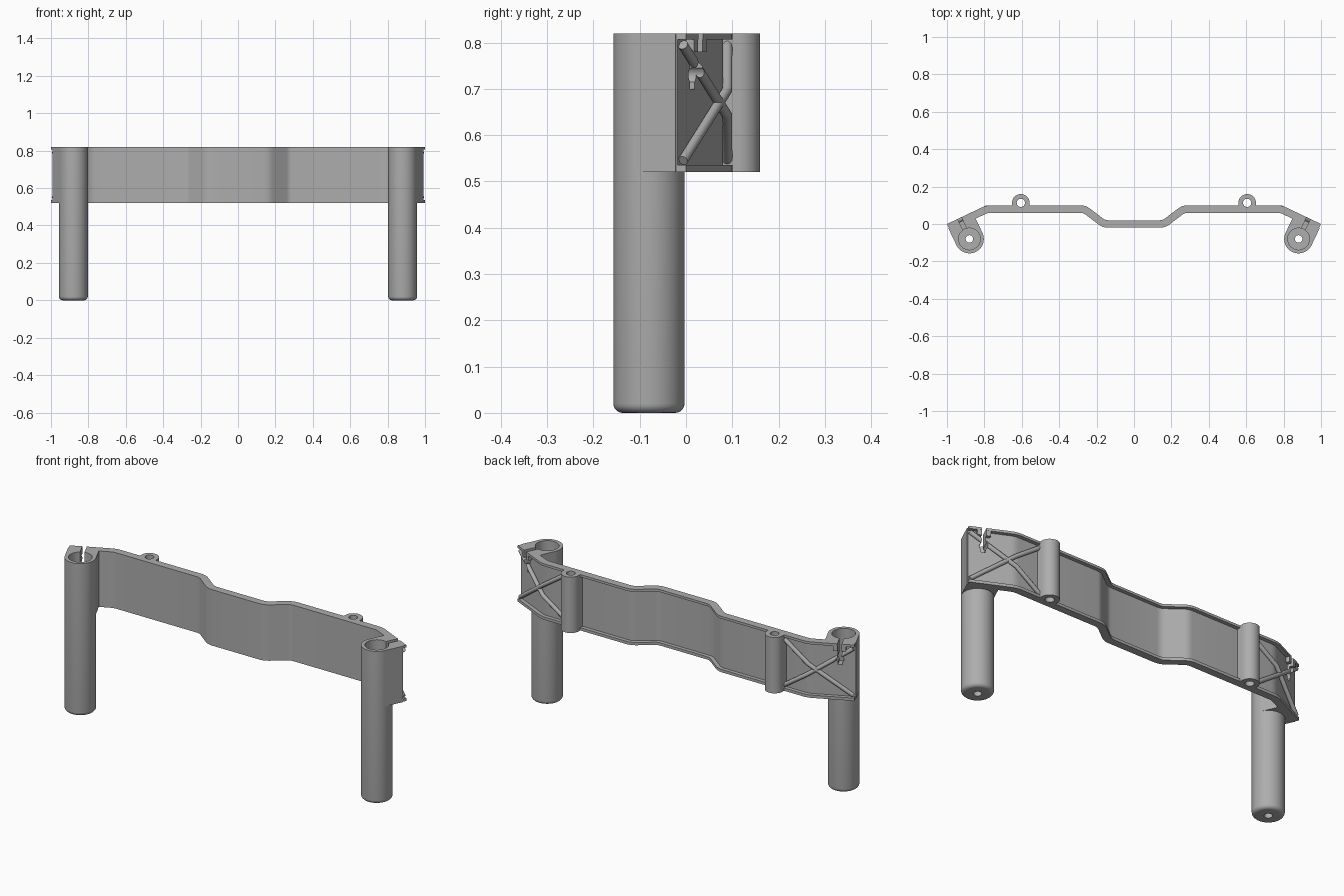
import bpy, bmesh, math
from mathutils import Vector, Matrix

if "Cube" in bpy.data.objects:
    bpy.data.objects.remove(bpy.data.objects["Cube"])

grey = bpy.data.materials.new("plain_grey")
grey.use_nodes = True
grey.diffuse_color = (0.42, 0.42, 0.42, 1)
grey.node_tree.nodes["Principled BSDF"].inputs["Base Color"].default_value = grey.diffuse_color

LOW, TOP = 0.52, 0.82          # bracket height range
LEG, LEG_R, BORE = Vector((0.88, -0.08, 0)), 0.077, 0.058
BOSS = Vector((0.605, 0.113, 0))
ALONG = Vector((0.903, -0.43, 0)).normalized()   # along the slanted end panel
OUT = Vector((-ALONG.y, ALONG.x, 0))             # outward from that panel
LOCAL = Matrix.Translation(LEG) @ Matrix((ALONG, OUT, (0, 0, 1))).transposed().to_4x4()
parts = []


def add(name, bm, mirror=True, matrix=None):
    if matrix:
        bm.transform(matrix)
    bmesh.ops.recalc_face_normals(bm, faces=bm.faces)
    mesh = bpy.data.meshes.new(name)
    bm.to_mesh(mesh)
    bm.free()
    mesh.materials.append(grey)
    ob = bpy.data.objects.new(name, mesh)
    bpy.context.collection.objects.link(ob)
    if mirror:
        mod = ob.modifiers.new("mirror", 'MIRROR')
        mod.use_mirror_merge = False
    parts.append(ob)
    return ob


def prism(outline, z0, z1):
    bm = bmesh.new()
    face = bm.faces.new([bm.verts.new((x, y, z0)) for x, y in outline])
    ext = bmesh.ops.extrude_face_region(bm, geom=[face])
    bmesh.ops.translate(bm, vec=(0, 0, z1 - z0),
                        verts=[v for v in ext["geom"] if isinstance(v, bmesh.types.BMVert)])
    return bm


def box(u0, u1, v0, v1, z0, z1):
    return prism([(u0, v0), (u1, v0), (u1, v1), (u0, v1)], z0, z1)


def arc(r, a0, a1, n, cx=0, cy=0):
    angles = [math.radians(a0 + (a1 - a0) * i / n) for i in range(n + 1)]
    return [(cx + r * math.cos(a), cy + r * math.sin(a)) for a in angles]


def disc(r, z0, z1, n=40):
    return prism(arc(r, 0, 360, n)[:-1], z0, z1)


def skin(rings, closed=False):
    bm = bmesh.new()
    loops = [[bm.verts.new(p) for p in ring] for ring in rings]
    pairs = list(zip(loops, loops[1:])) + ([(loops[-1], loops[0])] if closed else [])
    for a, b in pairs:
        for i in range(len(a)):
            j = (i + 1) % len(a)
            bm.faces.new((a[i], a[j], b[j], b[i]))
    if not closed:
        bm.faces.new(loops[0])
        bm.faces.new(loops[-1])
    return bm


def cut(ob, *cutters):
    for c in cutters:
        mod = ob.modifiers.new("cut", 'BOOLEAN')
        mod.operation, mod.solver, mod.object = 'DIFFERENCE', 'EXACT', c


# Wall centreline with softened bends
half = [Vector(p) for p in ((0.16, 0, 0), (0.265, 0.08, 0), (0.785, 0.08, 0), (0.991, -0.018, 0))]
corners = [Vector((-p.x, p.y, 0)) for p in reversed(half)] + half
path = [corners[0]]
for a, b, c in zip(corners, corners[1:], corners[2:]):
    p, q = b + (a - b).normalized() * 0.022, b + (c - b).normalized() * 0.022
    for i in range(5):
        t = i / 4
        path.append(p * (1 - t) ** 2 + b * 2 * t * (1 - t) + q * t * t)
path.append(corners[-1])

# Long wall: channel section, open to the back, swept along the path
section = [(-0.02, LOW), (0.02, LOW), (0.02, LOW + 0.015), (0, LOW + 0.015),
           (0, TOP - 0.013), (0.02, TOP - 0.013), (0.02, TOP), (-0.02, TOP)]
rings = []
for i, p in enumerate(path):
    d0 = (p - path[max(i - 1, 0)]).normalized()
    d1 = (path[min(i + 1, len(path) - 1)] - p).normalized()
    d = (d0 + d1).normalized()
    n = Vector((-d.y, d.x, 0)) / max(d.dot(d1), d.dot(d0))
    rings.append([p + n * o + Vector((0, 0, z)) for o, z in section])
wall = add("long_wall", skin(rings), mirror=False)

# Hollow legs: turned profile with rounded foot, bore and small drain hole
profile = [(0.02, 0)] + arc(0.02, -90, 0, 5, LEG_R - 0.02, 0.02)
profile += [(LEG_R, TOP), (BORE, TOP), (BORE, 0.05), (0.02, 0.05)]
turns = [i * math.tau / 48 for i in range(48)]
leg = add("leg", skin([[(r * math.cos(a), r * math.sin(a), z) for r, z in profile]
                       for a in turns], closed=True), matrix=LOCAL)

# Gusset joining leg to wall, and the collar round the slot
gusset = add("leg_gusset", box(-LEG_R, LEG_R, 0, 0.1, LOW, TOP), matrix=LOCAL)
collar = add("slot_collar", box(-0.032, 0.032, 0.09, 0.123, TOP - 0.04, TOP), matrix=LOCAL)

# Screw bosses on the back
outline = arc(0.047, 0, 180, 20) + [(-0.047, -0.04), (0.047, -0.04)]
boss = add("screw_boss", prism(outline, LOW, TOP), matrix=Matrix.Translation(BOSS))

# Crossed round ribs on the end panels, following the bend
bend = half[2] + Vector((0.002, 0.009, 0))
start, end = Vector((0.64, 0.089, 0)), half[3] + OUT * 0.009 - ALONG * 0.008
share = (bend - start).length / ((bend - start).length + (end - bend).length)
ribs = []
for name, z0, z1 in (("falling_rib", 0.798, 0.545), ("rising_rib", 0.542, 0.795)):
    pts = [start + Vector((0, 0, z0)), bend + Vector((0, 0, z0 + (z1 - z0) * share)),
           end + Vector((0, 0, z1))]
    rib_rings = []
    for i, p in enumerate(pts):
        d = (pts[min(i + 1, 2)] - pts[max(i - 1, 0)]).normalized()
        side = d.cross(Vector((0, 0, 1))).normalized()
        up = side.cross(d)
        rib_rings.append([p + side * x + up * y for x, y in arc(0.011, 0, 360, 14)[:-1]])
    ribs.append(add(name, skin(rib_rings), matrix=None))

# Cutters: bore, slit with keyhole, boss hole
bore = add("bore_cutter", disc(BORE, LOW - 0.1, TOP + 0.1, 48), matrix=LOCAL)
slit = add("slit_cutter", box(-0.011, 0.011, 0.03, 0.15, 0.70, TOP + 0.1), matrix=LOCAL)
keyhole = add("keyhole_cutter", disc(0.019, 0.03, 0.15, 24),
              matrix=LOCAL @ Matrix.Translation((0, 0, 0.73)) @ Matrix.Rotation(-math.pi / 2, 4, 'X'))
hole = add("hole_cutter", disc(0.022, LOW - 0.1, TOP + 0.1, 24), matrix=Matrix.Translation(BOSS))
cutters = [bore, slit, keyhole, hole]
cut(gusset, bore, slit, keyhole)
cut(leg, slit, keyhole)
cut(collar, slit)
cut(boss, hole)
cut(wall, slit, keyhole, hole)
for rib in ribs:
    cut(rib, slit, keyhole)

# Apply modifiers, drop the cutters, shade
bpy.context.view_layer.update()
graph = bpy.context.evaluated_depsgraph_get()
solids = [o for o in parts if o not in cutters]
baked = [bpy.data.meshes.new_from_object(o.evaluated_get(graph)) for o in solids]
for ob, mesh in zip(solids, baked):
    ob.modifiers.clear()
    ob.data = mesh
for c in cutters:
    bpy.data.objects.remove(c)
bpy.ops.object.select_all(action='DESELECT')
for ob in solids:
    ob.select_set(True)
bpy.context.view_layer.objects.active = solids[0]
bpy.ops.object.shade_smooth_by_angle(angle=math.radians(30))
